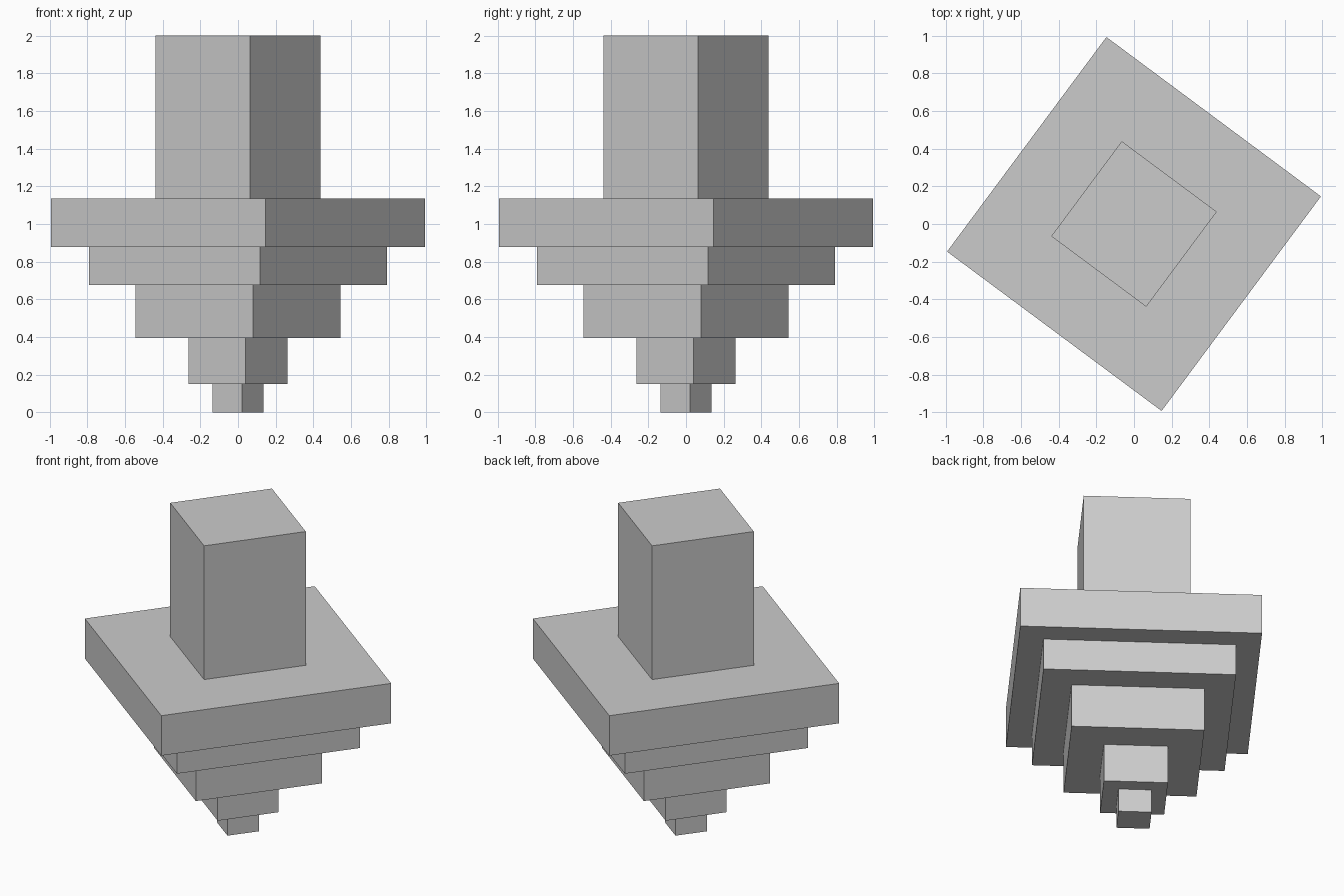
import bpy
import math

cube = bpy.data.objects.get("Cube")
if cube:
    bpy.data.objects.remove(cube, do_unlink=True)

# Single plain grey material
grey = bpy.data.materials.new("light grey")
grey.use_nodes = True
colour = (0.6, 0.6, 0.6, 1.0)
grey.diffuse_color = colour
grey.node_tree.nodes["Principled BSDF"].inputs["Base Color"].default_value = colour

CORNER_ANGLE = math.radians(8.4)  # direction of the corner nearest +x


def square_block(name, reach, bottom, top):
    """Square block whose corners reach the given distance along x and y."""
    bpy.ops.mesh.primitive_cube_add(size=1, location=(0, 0, (bottom + top) / 2))
    block = bpy.context.object
    block.name = name
    side = reach / math.cos(CORNER_ANGLE) * math.sqrt(2)
    block.scale = (side, side, top - bottom)
    block.rotation_euler.z = CORNER_ANGLE + math.radians(45)
    block.data.materials.append(grey)


# Stacked tiers from the tip up: name, corner reach, top height
tiers = [
    ("tip", 0.136, 0.15),
    ("lower_step", 0.263, 0.396),
    ("middle_step", 0.545, 0.676),
    ("upper_step", 0.79, 0.878),
    ("wide_slab", 0.992, 1.136),
    ("tower", 0.439, 2.0),
]
bottom = 0.0
for name, reach, top in tiers:
    square_block(name, reach, bottom, top)
    bottom = top
